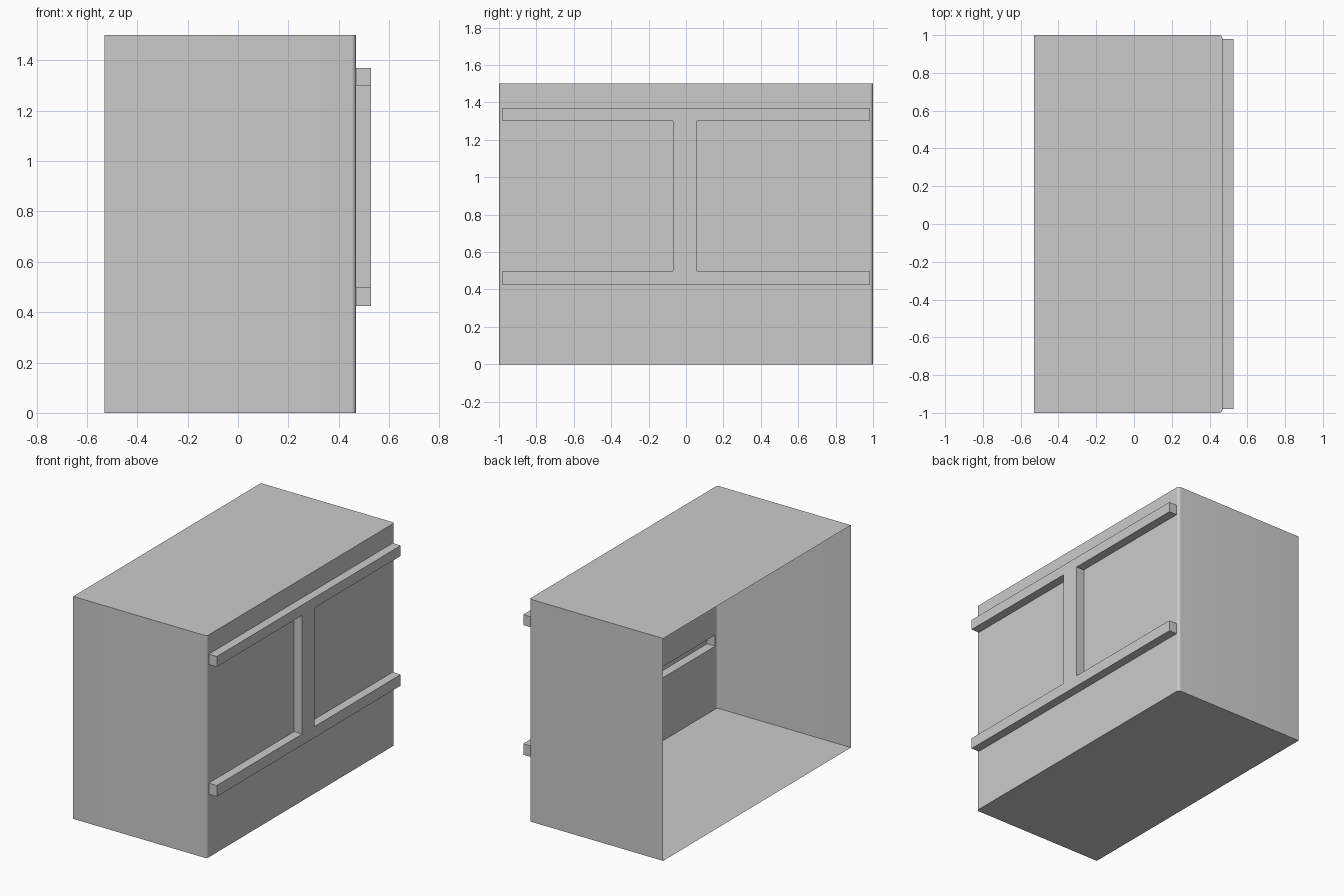
import bpy, bmesh
from math import radians
from mathutils import Vector

cube = bpy.data.objects.get("Cube")
if cube:
    bpy.data.objects.remove(cube, do_unlink=True)

# One plain grey
grey = bpy.data.materials.new("plain_grey")
grey.use_nodes = True
colour = (0.6, 0.6, 0.6, 1)
grey.diffuse_color = colour
grey.node_tree.nodes["Principled BSDF"].inputs["Base Color"].default_value = colour

# Main dimensions
BACK, WALL, RIB = -0.53, 0.468, 0.06
HEIGHT = 1.5
RAIL_END = 0.98
POST = (-0.07, 0.06)
LOWER, UPPER = (0.425, 0.5), (1.3, 1.37)

# Thin box shell, open on the -x side
bm = bmesh.new()
bmesh.ops.create_cube(bm, size=1)
bmesh.ops.scale(bm, vec=(WALL - BACK, 2, HEIGHT), verts=bm.verts)
bmesh.ops.translate(bm, vec=((WALL + BACK) / 2, 0, HEIGHT / 2), verts=bm.verts)
open_side = [f for f in bm.faces if f.normal.x < -0.9]
bmesh.ops.delete(bm, geom=open_side, context="FACES_ONLY")

# Rounded upright corners beside the ribbed wall
corners = [e for e in bm.edges
           if all(v.co.x > 0 for v in e.verts)
           and abs(e.verts[0].co.z - e.verts[1].co.z) > 1]
bmesh.ops.bevel(bm, geom=corners, offset=0.018, offset_type="OFFSET",
                segments=5, profile=0.5, affect="EDGES")


def wall_faces():
    bm.normal_update()
    return [f for f in bm.faces
            if f.normal.x > 0.999 and f.calc_center_median().x > WALL - 0.001]


def cut_wall(point, normal):
    faces = wall_faces()
    edges = {e for f in faces for e in f.edges}
    verts = {v for f in faces for v in f.verts}
    bmesh.ops.bisect_plane(bm, geom=faces + list(edges) + list(verts),
                           plane_co=point, plane_no=normal, dist=0.0001)


# Mark out the two rails and the post on the wall
for z in LOWER + UPPER:
    cut_wall((0, 0, z), (0, 0, 1))
for y in (-RAIL_END, *POST, RAIL_END):
    cut_wall((0, y, 0), (0, 1, 0))


def in_ribs(face):
    c = face.calc_center_median()
    rail = any(a < c.z < b for a, b in (LOWER, UPPER)) and abs(c.y) < RAIL_END
    post = POST[0] < c.y < POST[1] and LOWER[0] < c.z < UPPER[1]
    return rail or post


# Push the rails and post outwards, leaving them hollow behind
ribs = [f for f in wall_faces() if in_ribs(f)]
raised = bmesh.ops.extrude_face_region(bm, geom=ribs)["geom"]
bmesh.ops.translate(bm, vec=Vector((RIB, 0, 0)),
                    verts=[g for g in raised if isinstance(g, bmesh.types.BMVert)])
leftover = [f for f in ribs if f.is_valid]
if leftover:
    bmesh.ops.delete(bm, geom=leftover, context="FACES")
bm.normal_update()

mesh = bpy.data.meshes.new("ribbed_box_shell")
bm.to_mesh(mesh)
bm.free()
mesh.materials.append(grey)
shell = bpy.data.objects.new("ribbed_box_shell", mesh)
bpy.context.collection.objects.link(shell)

# Smooth corners, crisp edges
for ob in bpy.context.selected_objects:
    ob.select_set(False)
shell.select_set(True)
bpy.context.view_layer.objects.active = shell
bpy.ops.object.shade_smooth_by_angle(angle=radians(30))
